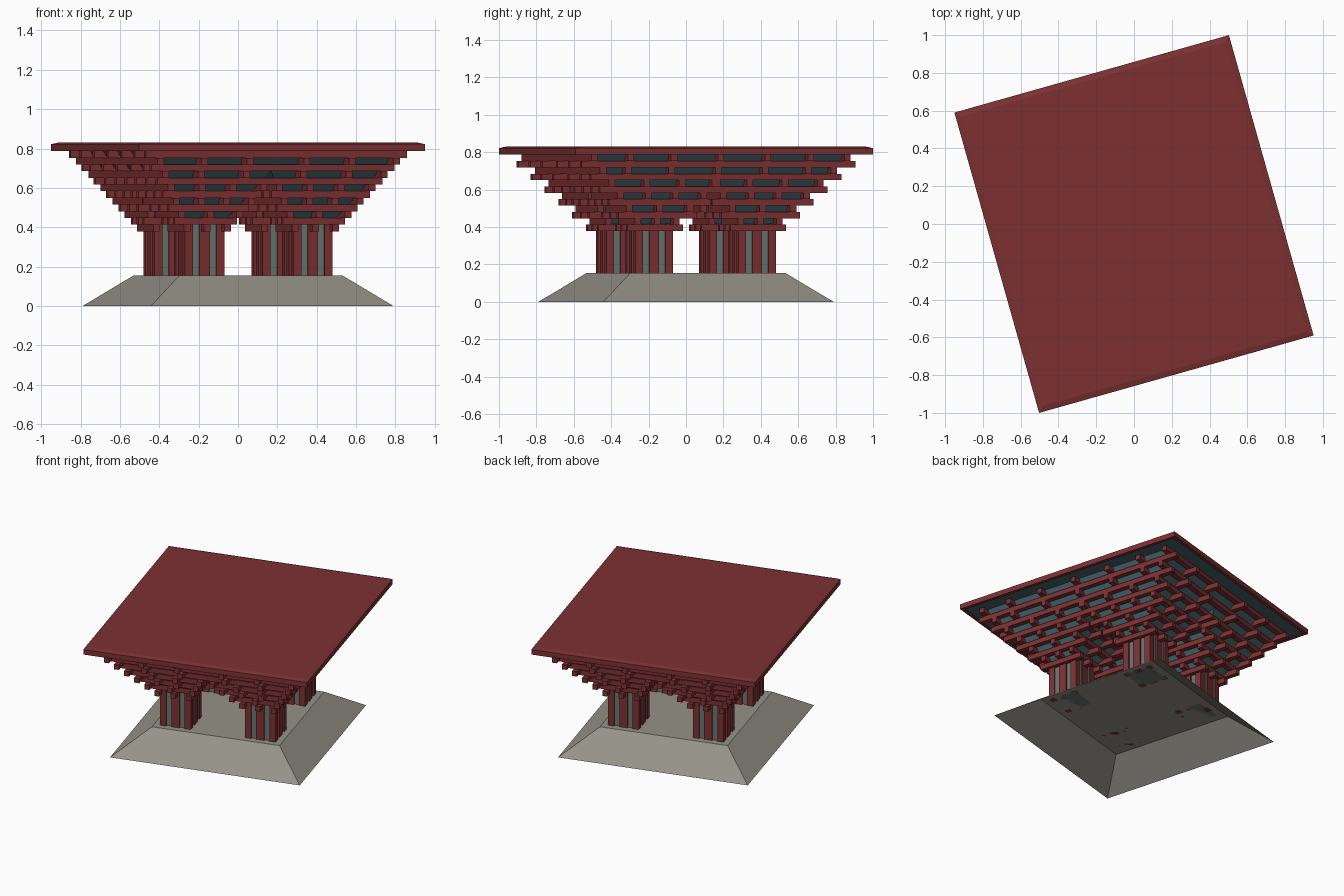
import bpy, bmesh, math
from mathutils import Matrix

if "Cube" in bpy.data.objects:
    bpy.data.objects.remove(bpy.data.objects["Cube"])

ROT = Matrix.Rotation(math.radians(15.75), 4, 'Z')   # whole pavilion is turned on plan
C = 0.286                                            # column centre offset
COL_H = 0.104                                        # column half width


def material(name, rgb):
    m = bpy.data.materials.new(name)
    m.diffuse_color = (*rgb, 1)
    m.use_nodes = True
    m.node_tree.nodes["Principled BSDF"].inputs["Base Color"].default_value = m.diffuse_color
    return m


RED = material("deep red", (0.205, 0.030, 0.032))
STONE = material("warm grey stone", (0.30, 0.285, 0.245))
GLASS = material("blue grey glass", (0.062, 0.125, 0.15))
PANEL = material("green grey panel", (0.14, 0.18, 0.165))


def box(bm, x0, x1, y0, y1, z0, z1):
    frustum(bm, (x0, x1, y0, y1, z0), (x0, x1, y0, y1, z1))


def frustum(bm, low, high, bottom=True, top=True):
    rings = []
    for x0, x1, y0, y1, z in (low, high):
        rings.append([bm.verts.new(p) for p in
                      ((x0, y0, z), (x1, y0, z), (x1, y1, z), (x0, y1, z))])
    a, b = rings
    for i in range(4):
        j = (i + 1) % 4
        bm.faces.new((a[i], a[j], b[j], b[i]))
    if bottom:
        bm.faces.new(a[::-1])
    if top:
        bm.faces.new(b)


def finish(name, bm, mat):
    bm.transform(ROT)
    me = bpy.data.meshes.new(name)
    bm.to_mesh(me)
    bm.free()
    me.materials.append(mat)
    ob = bpy.data.objects.new(name, me)
    bpy.context.collection.objects.link(ob)
    return ob


def span(cx, cy, hx, hy, z):
    return (cx - hx, cx + hx, cy - hy, cy + hy, z)


QUADS = [(sx, sy) for sx in (-1, 1) for sy in (-1, 1)]

# plinth: sloped sides, open underneath
bm = bmesh.new()
frustum(bm, span(0, 0, .64, .64, 0), span(0, 0, .43, .43, .155), bottom=False)
finish("plinth", bm, STONE)

# columns: grey cores with red ribs on every side
core, ribs = bmesh.new(), bmesh.new()
for sx, sy in QUADS:
    cx, cy = sx * C, sy * C
    i = COL_H - .01
    box(core, cx - i, cx + i, cy - i, cy + i, .155, .42)
    h = COL_H
    stops = ((-h, -h + .042), (-.027, .027), (h - .042, h))
    for a, (x0, x1) in enumerate(stops):
        for b, (y0, y1) in enumerate(stops):
            if a == 1 and b == 1:
                continue
            box(ribs, cx + x0, cx + x1, cy + y0, cy + y1, .155, .42)
finish("column_cores", core, PANEL)
finish("column_ribs", ribs, RED)

# glazed flares that widen from each column to the roof
bm = bmesh.new()
for sx, sy in QUADS:
    cx, cy = sx * C, sy * C
    frustum(bm, span(cx, cy, .09, .09, .41), span(cx, cy, .36, .42, .79))
finish("glazed_flares", bm, GLASS)


# stacked brackets: beams along x and along y on alternating layers
def spread(edge, n):
    """n beam centres across one column's flare, mirrored to the other side"""
    h = edge - C - .017
    return [s * (C - h + 2 * h * i / (n - 1)) for i in range(n) for s in (-1, 1)]


def positions(k, edge, upper):
    if k < 2:
        return {s * p for p in upper + [edge - .017] for s in (-1, 1)}
    return spread(edge, 4 if k < 4 else 3)


def runs(outer):
    """beam extents: split over the two columns until the flares meet"""
    inner = 2 * C - outer
    return [(-outer, -inner), (inner, outer)] if inner > 0 else [(-outer, outer)]


W, T = .017, .034
bx, by = bmesh.new(), bmesh.new()
for k in range(6):
    z1 = .787 - 2 * T * k
    for p in positions(k, .72 - .062 * k, [0.0, .26, .50]):
        for a, b in runs(.69 - .048 * k):
            box(bx, a, b, p - W, p + W, z1 - T, z1)
    for p in positions(k, .64 - .046 * k, [.15, .39]):
        for a, b in runs(.76 - .064 * k):
            box(by, p - W, p + W, a, b, z1 - 2 * T, z1 - T)
finish("cross_beams", bx, RED)
finish("long_beams", by, RED)

# roof: slab with chamfered top edge and a hanging rim
RX, RY = .755, .826
bm = bmesh.new()
frustum(bm, span(0, 0, RX, RY, .822), span(0, 0, RX - .03, RY - .03, .83), bottom=False)
frustum(bm, span(0, 0, RX, RY, .787), span(0, 0, RX, RY, .822), False, False)
outer = [(-RX, -RY), (RX, -RY), (RX, RY), (-RX, RY)]
t = .022
for i in range(4):
    (ax, ay), (cx, cy) = outer[i], outer[(i + 1) % 4]
    shrink = lambda x, y: (x - math.copysign(t, x), y - math.copysign(t, y))
    a2, c2 = shrink(ax, ay), shrink(cx, cy)
    v = [bm.verts.new(p) for p in ((ax, ay, .787), (*a2, .787), (*c2, .787), (cx, cy, .787))]
    u = [bm.verts.new((*p, .80)) for p in (a2, c2)]
    bm.faces.new(v)
    bm.faces.new((v[1], u[0], u[1], v[2]))
bmesh.ops.remove_doubles(bm, verts=bm.verts, dist=1e-5)
bmesh.ops.recalc_face_normals(bm, faces=bm.faces)
finish("roof", bm, RED)

# soffit under the roof
bm = bmesh.new()
box(bm, -RX + t, RX - t, -RY + t, RY - t, .793, .80)
finish("soffit", bm, GLASS)
